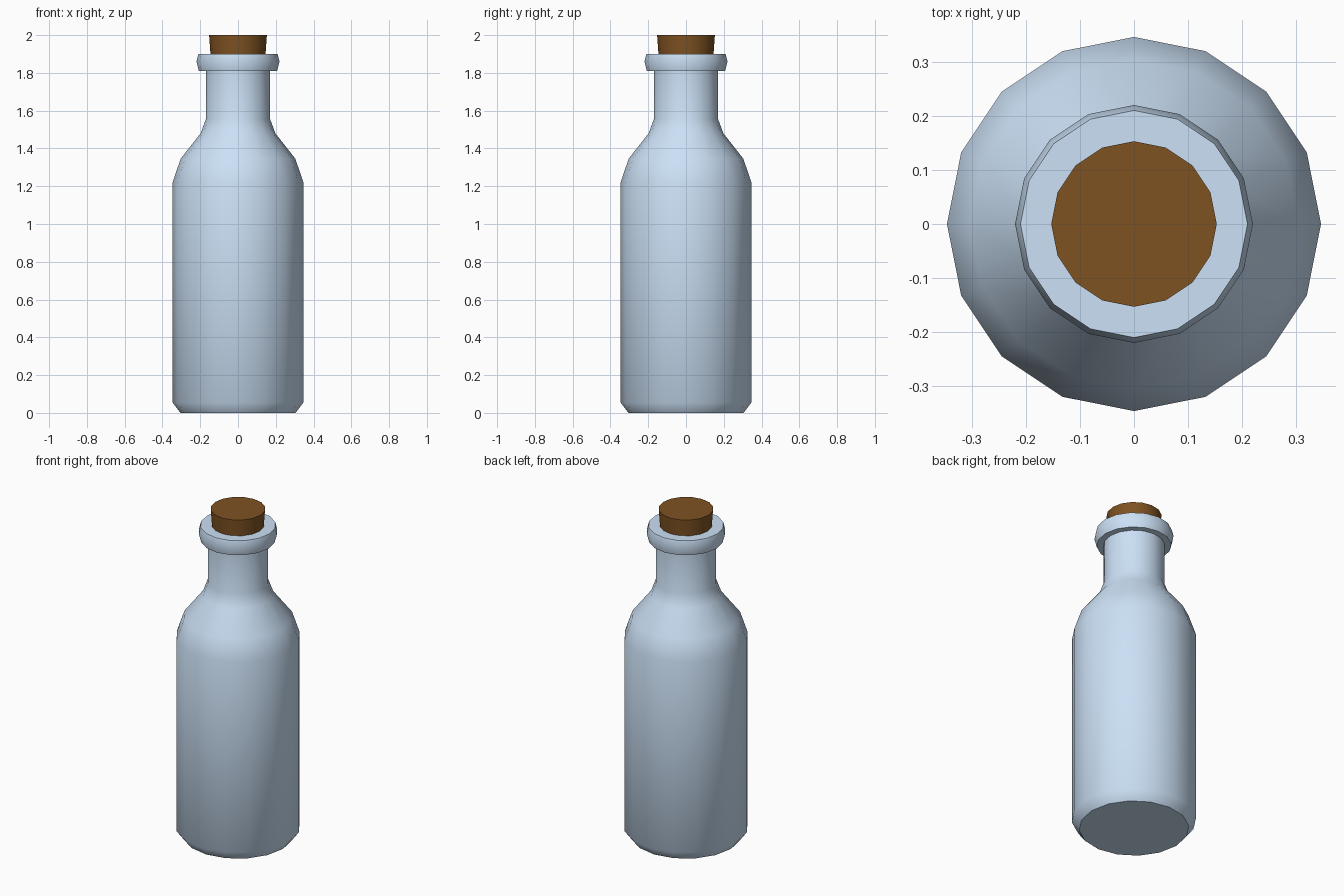
import bpy, bmesh
from math import sin, cos, pi, radians

if "Cube" in bpy.data.objects:
    bpy.data.objects.remove(bpy.data.objects["Cube"])

SIDES = 16


def material(name, rgb):
    m = bpy.data.materials.new(name)
    m.diffuse_color = (*rgb, 1.0)
    m.use_nodes = True
    m.node_tree.nodes["Principled BSDF"].inputs["Base Color"].default_value = m.diffuse_color
    return m


def lathe(name, profile, mat, angle):
    """Revolve (radius, height) points around z and cap both ends."""
    bm = bmesh.new()
    rings = [[bm.verts.new((r * cos(2 * pi * i / SIDES), r * sin(2 * pi * i / SIDES), z))
              for i in range(SIDES)] for r, z in profile]
    for low, high in zip(rings, rings[1:]):
        for i in range(SIDES):
            j = (i + 1) % SIDES
            bm.faces.new((low[i], low[j], high[j], high[i]))
    bm.faces.new(rings[0][::-1])
    bm.faces.new(rings[-1])
    mesh = bpy.data.meshes.new(name)
    bm.to_mesh(mesh)
    bm.free()
    mesh.materials.append(mat)
    obj = bpy.data.objects.new(name, mesh)
    bpy.context.collection.objects.link(obj)
    bpy.ops.object.select_all(action='DESELECT')
    obj.select_set(True)
    bpy.context.view_layer.objects.active = obj
    bpy.ops.object.shade_smooth_by_angle(angle=radians(angle))
    return obj


glass = material("pale_glass", (0.60, 0.75, 0.92))
cork_brown = material("cork_brown", (0.21, 0.085, 0.016))

# Bottle: chamfered foot, straight body, rounded shoulder, neck and flared lip
lathe("bottle", [
    (0.305, 0.0), (0.346, 0.055), (0.346, 1.22), (0.304, 1.345),
    (0.198, 1.48), (0.17, 1.555), (0.17, 1.81),
    (0.207, 1.81), (0.22, 1.86), (0.21, 1.90),
], glass, 40)

# Tapered cork pushed into the mouth
lathe("cork", [(0.143, 1.86), (0.153, 2.0)], cork_brown, 40)
